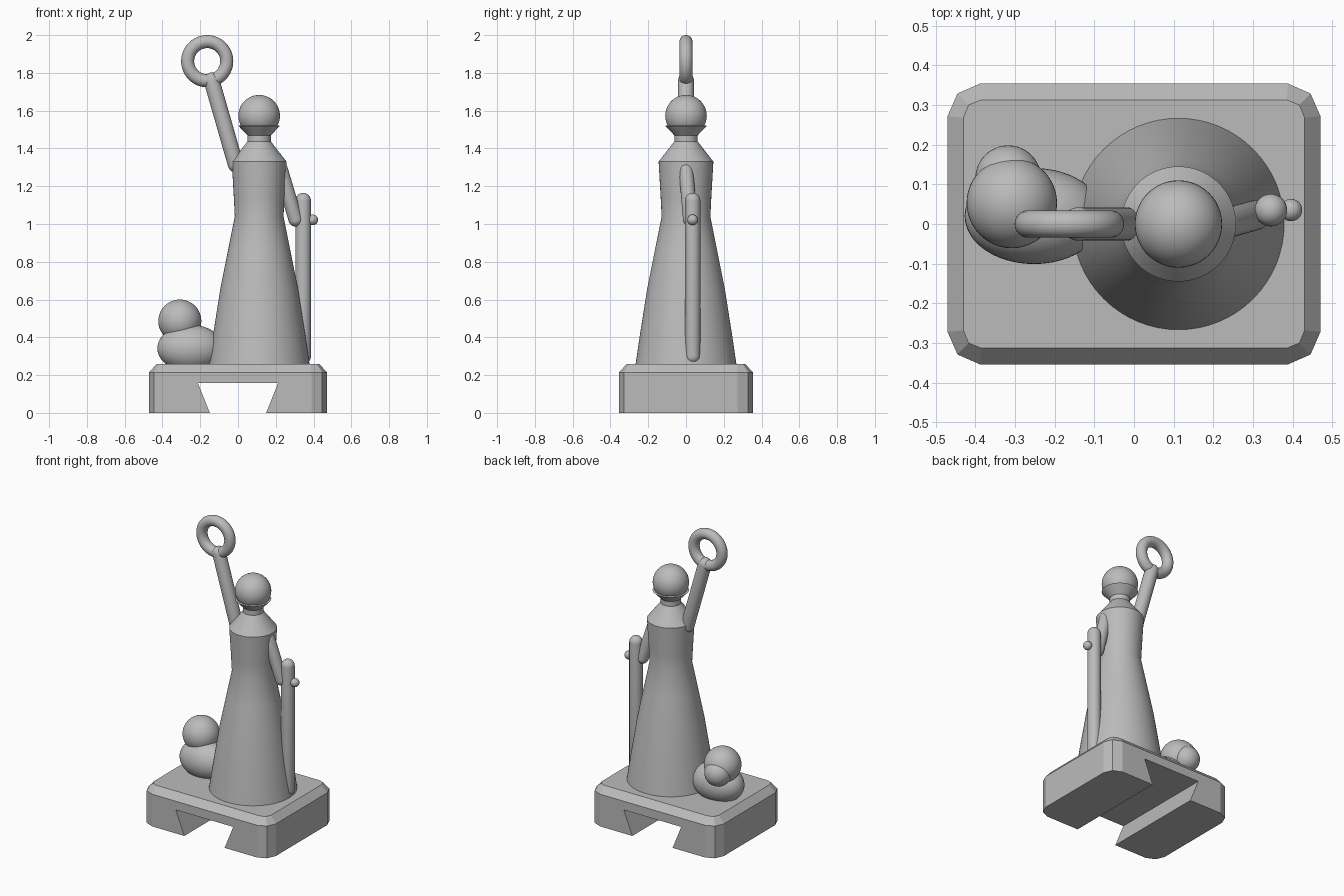
import bpy, bmesh, math
from mathutils import Vector

if "Cube" in bpy.data.objects:
    bpy.data.objects.remove(bpy.data.objects["Cube"])

stone = bpy.data.materials.new("stone grey")
stone.diffuse_color = (0.5, 0.5, 0.5, 1)
stone.use_nodes = True
stone.node_tree.nodes["Principled BSDF"].inputs["Base Color"].default_value = stone.diffuse_color


def finish(obj, name, smooth=True):
    obj.name = name
    obj.data.materials.clear()
    obj.data.materials.append(stone)
    if smooth:
        bpy.ops.object.select_all(action='DESELECT')
        obj.select_set(True)
        bpy.context.view_layer.objects.active = obj
        bpy.ops.object.shade_smooth_by_angle(angle=math.radians(30))
    return obj


def mesh_object(bm, name, smooth=True):
    bmesh.ops.recalc_face_normals(bm, faces=bm.faces[:])
    me = bpy.data.meshes.new(name)
    bm.to_mesh(me)
    bm.free()
    obj = bpy.data.objects.new(name, me)
    bpy.context.collection.objects.link(obj)
    return finish(obj, name, smooth)


def loft(rings, name, smooth=True):
    """Closed solid through rings that share a point count."""
    bm = bmesh.new()
    loops = [[bm.verts.new(p) for p in ring] for ring in rings]
    n = len(loops[0])
    for a, b in zip(loops, loops[1:]):
        for i in range(n):
            j = (i + 1) % n
            bm.faces.new((a[i], a[j], b[j], b[i]))
    bm.faces.new(loops[0][::-1])
    bm.faces.new(loops[-1])
    return mesh_object(bm, name, smooth)


def revolve(profile, x, name, n=64):
    return loft([[(x + r * math.cos(2 * math.pi * i / n),
                   r * math.sin(2 * math.pi * i / n), z) for i in range(n)]
                 for r, z in profile], name)


def ball(name, loc, radii):
    bpy.ops.mesh.primitive_uv_sphere_add(segments=48, ring_count=24, location=loc)
    obj = bpy.context.object
    obj.scale = radii if isinstance(radii, tuple) else (radii,) * 3
    return finish(obj, name)


def capsule(name, a, b, r, n=32, steps=8):
    a, b = Vector(a), Vector(b)
    length = (b - a).length
    arc = [math.pi / 2 * i / steps for i in range(steps)]
    prof = [(r * math.cos(t), -r * math.sin(t)) for t in reversed(arc)]
    prof += [(r * math.cos(t), length + r * math.sin(t)) for t in arc]
    obj = revolve(prof, 0, name, n)
    obj.location = a
    obj.rotation_mode = 'QUATERNION'
    obj.rotation_quaternion = (b - a).to_track_quat('Z', 'Y')
    return obj


# Base block with clipped corners and a bevelled top
def corner_ring(hx, hy, c, m, z):
    q = [(hx, hy - c), (hx - m, hy - m), (hx - c, hy)]
    pts = q + [(-x, y) for x, y in q[::-1]]
    pts += [(-x, -y) for x, y in q] + [(x, -y) for x, y in q[::-1]]
    return [(x, y, z) for x, y in pts]


base = loft([corner_ring(0.47, 0.354, 0.082, 0.025, 0),
             corner_ring(0.47, 0.354, 0.082, 0.025, 0.215),
             corner_ring(0.43, 0.313, 0.045, 0.013, 0.26)], "base", smooth=False)

# Dovetail slot running front to back beneath the base
slot = [(-0.129, -0.05), (0.129, -0.05), (0.212, 0.157), (-0.212, 0.157)]
cutter = loft([[(x, y, z) for x, z in slot] for y in (-0.5, 0.5)], "slot_cutter", smooth=False)
cut = base.modifiers.new("slot", 'BOOLEAN')
cut.operation = 'DIFFERENCE'
cut.solver = 'EXACT'
cut.object = cutter
bpy.context.view_layer.objects.active = base
bpy.ops.object.modifier_apply(modifier=cut.name)
bpy.data.objects.remove(cutter)

# Robed figure
CX = 0.112
revolve([(0.268, 0.25), (0.243, 0.42), (0.205, 0.66), (0.163, 0.87), (0.129, 1.04),
         (0.134, 1.14), (0.145, 1.33), (0.062, 1.437), (0.062, 1.48)], CX, "robe")
revolve([(0.058, 1.465), (0.11, 1.52), (0.09, 1.522)], CX, "collar")
ball("head", (CX, 0, 1.573), 0.11)

# Raised arm holding the ring
capsule("raised_arm", (-0.012, 0, 1.315), (-0.14, 0, 1.76), 0.042)
bpy.ops.mesh.primitive_torus_add(location=(-0.163, 0, 1.862), rotation=(math.pi / 2, 0, 0),
                                 major_radius=0.1035, minor_radius=0.0345,
                                 major_segments=64, minor_segments=24)
finish(bpy.context.object, "ring")

# Lowered arm with the staff
capsule("lowered_arm", (0.226, 0, 1.29), (0.305, 0.022, 1.024), 0.038)
capsule("staff", (0.345, 0.035, 0.30), (0.345, 0.035, 1.124), 0.041)
ball("staff_knob", (0.396, 0.035, 1.022), 0.028)

# Seated companion beside the robe
ball("companion_body", (-0.252, 0.02, 0.342), (0.175, 0.121, 0.125))
ball("companion_head", (-0.308, 0.053, 0.486), 0.114)
ball("companion_snout", (-0.317, 0.115, 0.455), 0.083)
